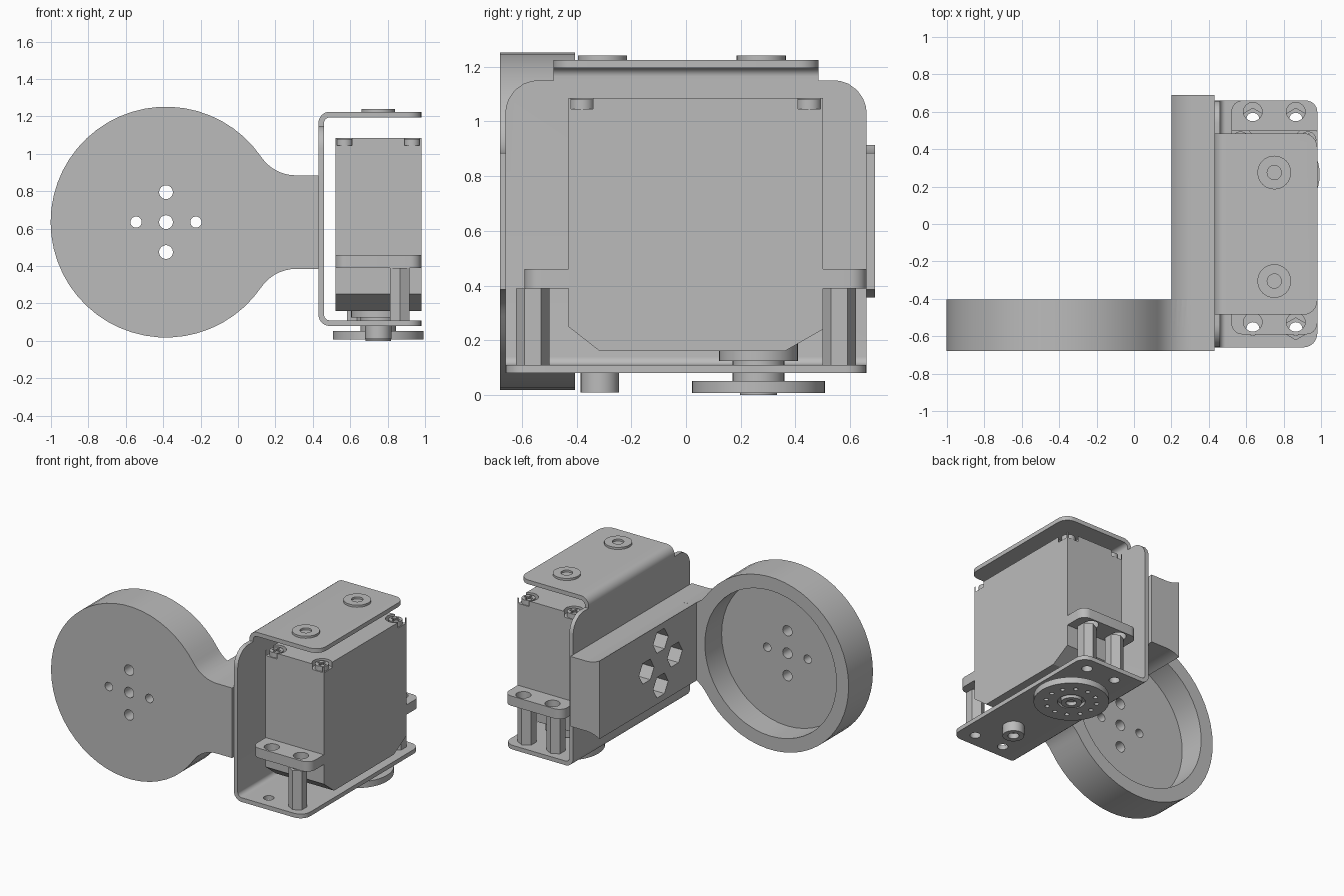
import bpy, bmesh
from math import sin, cos, pi, radians, atan2, acos, hypot, tan
from mathutils import Vector

cube = bpy.data.objects.get("Cube")
if cube:
    bpy.data.objects.remove(cube)

grey = bpy.data.materials.new("plain_grey")
grey.use_nodes = True
COLOR = (0.5, 0.5, 0.5, 1)
grey.diffuse_color = COLOR
grey.node_tree.nodes["Principled BSDF"].inputs["Base Color"].default_value = COLOR


def arc(cx, cy, r, a0, a1, n):
    return [(cx + r * cos(a0 + (a1 - a0) * i / n), cy + r * sin(a0 + (a1 - a0) * i / n))
            for i in range(n + 1)]


def circle(cx, cy, r, n=32, turn=0):
    return arc(cx, cy, r, turn, turn + 2 * pi, n)[:-1]


def rounded(corners, seg=6):
    """Outline from (u, v, radius) corners."""
    out = []
    for i, (u, v, r) in enumerate(corners):
        p = Vector((u, v))
        if not r:
            out.append((u, v))
            continue
        a = (Vector(corners[i - 1][:2]) - p).normalized()
        b = (Vector(corners[(i + 1) % len(corners)][:2]) - p).normalized()
        half = a.angle(b) / 2
        c = p + (a + b).normalized() * (r / sin(half))
        s, e = p + a * (r / tan(half)) - c, p + b * (r / tan(half)) - c
        for k in range(seg + 1):
            d = s.lerp(e, k / seg).normalized() * r
            out.append(tuple(c + d))
    return out


def prism(name, pts, axis, lo, hi):
    """Extrude a 2D outline along an axis; the outline uses the other two axes in order."""
    place = {"x": lambda u, v, w: (w, u, v), "y": lambda u, v, w: (u, w, v),
             "z": lambda u, v, w: (u, v, w)}[axis]
    bm = bmesh.new()
    ends = [[bm.verts.new(place(u, v, w)) for u, v in pts] for w in (lo, hi)]
    bm.faces.new(ends[0])
    bm.faces.new(ends[1])
    for i in range(len(pts)):
        bm.faces.new((ends[0][i - 1], ends[0][i], ends[1][i], ends[1][i - 1]))
    bmesh.ops.recalc_face_normals(bm, faces=bm.faces)
    mesh = bpy.data.meshes.new(name)
    bm.to_mesh(mesh)
    bm.free()
    mesh.materials.append(grey)
    obj = bpy.data.objects.new(name, mesh)
    bpy.context.scene.collection.objects.link(obj)
    return obj


def combine(obj, tools, op="DIFFERENCE"):
    """Apply booleans and remove the helper solids."""
    for t in tools:
        m = obj.modifiers.new("cut", "BOOLEAN")
        m.operation, m.solver, m.object = op, "EXACT", t
    bpy.context.view_layer.update()
    mesh = bpy.data.meshes.new_from_object(obj.evaluated_get(bpy.context.evaluated_depsgraph_get()))
    obj.modifiers.clear()
    obj.data = mesh
    for t in tools:
        bpy.data.objects.remove(t)
    return obj


def holes(obj, spots, axis, lo, hi, n=24):
    return combine(obj, [prism("hole", circle(u, v, r, n), axis, lo, hi) for u, v, r in spots])


# Cup with flared neck and cross arm
CX, CZ, R = -0.385, 0.635, 0.617
NX, NR, NH = 0.31, 0.2245, 0.25          # neck fillet centre, radius, half height
FRONT, RIM, BACK = -0.68, -0.405, 0.69
tangent = atan2(NH + NR, NX - CX)


def flare(a_end, n=8):
    top = arc(NX, CZ + NH + NR, NR, -pi / 2, a_end, n)
    return top, [(x, 2 * CZ - z) for x, z in reversed(top)]


top, bottom = flare(tangent - pi)
bowl = arc(CX, CZ, R, tangent, 2 * pi - tangent, 44)[1:-1]
ends = [(0.43, CZ - NH), (0.43, CZ + NH)]
cup = prism("cup_and_arm", top + bowl + bottom + ends, "y", FRONT, RIM)
top, bottom = flare(-acos((0.2 - NX) / NR))
combine(cup, [prism("arm", top + bottom + ends, "y", RIM, BACK)], "UNION")
combine(cup, [prism("pocket", circle(CX, CZ, 0.52, 48), "y", -0.595, -0.3)])
holes(cup, [(CX, CZ, 0.037), (CX, CZ + 0.16, 0.037), (CX, CZ - 0.16, 0.037),
            (CX + 0.16, CZ, 0.03), (CX - 0.16, CZ, 0.03)], "y", -0.8, -0.5)
holes(cup, [(0.16 * cos(a), CZ + 0.16 * sin(a), 0.085)
            for a in (0, pi / 2, pi, 1.5 * pi)], "x", 0.1, 0.425, 6)

# U bracket: bent strip trimmed to the side outline
bracket = prism("u_bracket", rounded([
    (0.98, 1.195, 0), (0.98, 1.225, 0), (0.43, 1.225, 0.06), (0.43, 0.08, 0.06), (0.98, 0.08, 0),
    (0.98, 0.11, 0), (0.46, 0.11, 0.03), (0.46, 1.195, 0.03)]), "y", -0.66, 0.66)
half = [(0.66, 0, 0), (0.66, 1.15, 0.12), (0.485, 1.15, 0), (0.485, 1.3, 0)]
outline = half + [(-y, z, r) for y, z, r in reversed(half)]
combine(bracket, [prism("trim", rounded(outline), "x", 0.3, 1.1)], "INTERSECT")
bm = bmesh.new()
bm.from_mesh(bracket.data)
corners = [e for e in bm.edges if all(v.co.x > 0.975 for v in e.verts)
           and abs(e.verts[0].co.z - e.verts[1].co.z) > 0.02]
bmesh.ops.bevel(bm, geom=corners, offset=0.075, segments=6, profile=0.5, affect="EDGES")
bm.to_mesh(bracket.data)
bm.free()

XM = 0.75                                # servo centre line
POSTS = [(XM + dx, y) for dx in (-0.115, 0.115) for y in (-0.56, 0.56)]
holes(bracket, [(x, y, 0.035) for x, y in POSTS], "z", 0, 0.2)

# Washers on the top plate
for name, y in (("front", -0.305), ("back", 0.275)):
    w = prism("top_washer_" + name, circle(XM, y, 0.09), "z", 1.22, 1.24)
    holes(w, [(XM, y, 0.038)], "z", 1.226, 1.3)

# Servo case with chamfered lower end
body = prism("servo_body", [(-0.43, 1.085), (-0.43, 0.25), (-0.315, 0.16), (0.36, 0.16),
                            (0.5, 0.24), (0.5, 1.085)], "x", 0.52, 0.98)
SCREWS = [(x, y) for x in (0.57, 0.93) for y in (-0.38, 0.45)]
holes(body, [(x, y, 0.065) for x, y in SCREWS], "z", 1.045, 1.2)

# Case screws with crossed slots
for i, (x, y) in enumerate(SCREWS):
    s = prism(f"case_screw_{i + 1}", circle(x, y, 0.045, 20), "z", 1.04, 1.08)
    for w, d in ((0.03, 0.008), (0.008, 0.03)):
        slot = [(x - w, y - d), (x + w, y - d), (x + w, y + d), (x - w, y + d)]
        combine(s, [prism("slot", slot, "z", 1.065, 1.2)])

# Mounting ears
for name, y0, y1, yh in (("front", -0.4, -0.59, -0.525), ("back", 0.47, 0.66, 0.6)):
    ear = prism("servo_ear_" + name, rounded([(0.52, y0, 0), (0.52, y1, 0.06), (0.98, y1, 0.06),
                                              (0.98, y0, 0)]), "z", 0.39, 0.46)
    holes(ear, [(XM - 0.115, yh, 0.05), (XM + 0.115, yh, 0.05)], "z", 0.3, 0.6)

# Hollow hexagonal standoffs
for i, (x, y) in enumerate(POSTS[1:]):
    post = prism(f"standoff_{i + 1}", circle(x, y, 0.061, 6, pi / 2), "z", 0.11, 0.39)
    holes(post, [(x, y, 0.035)], "z", 0, 0.6)

# Output shaft and pivot boss under the plate
YS = 0.265
prism("gear_boss", circle(XM, YS, 0.145), "z", 0.125, 0.2)
prism("output_shaft", circle(XM, YS, 0.095), "z", 0.045, 0.13)
pivot = prism("pivot_boss", circle(XM, -0.315, 0.07), "z", 0.01, 0.085)
holes(pivot, [(XM, -0.315, 0.036)], "z", -0.1, 0.05)

# Round horn with a ring of holes and a centre screw
horn = prism("servo_horn", circle(XM, YS, 0.243, 48), "z", 0.008, 0.052)
ring = [(XM + 0.165 * cos(a), YS + 0.165 * sin(a), 0.015)
        for a in (radians(30 * k) for k in range(12))]
holes(horn, ring + [(XM, YS, 0.09)], "z", -0.1, 0.03, 20)
hub = prism("horn_screw", circle(XM, YS, 0.068), "z", 0, 0.045)
holes(hub, [(XM, YS, 0.035)], "z", -0.1, 0.025)

for obj in bpy.context.scene.objects:
    if obj.type == "MESH" and obj.data.materials and obj.data.materials[0] == grey:
        obj.data.polygons.foreach_set("use_smooth", [True] * len(obj.data.polygons))
        obj.data.set_sharp_from_angle(angle=radians(28))
